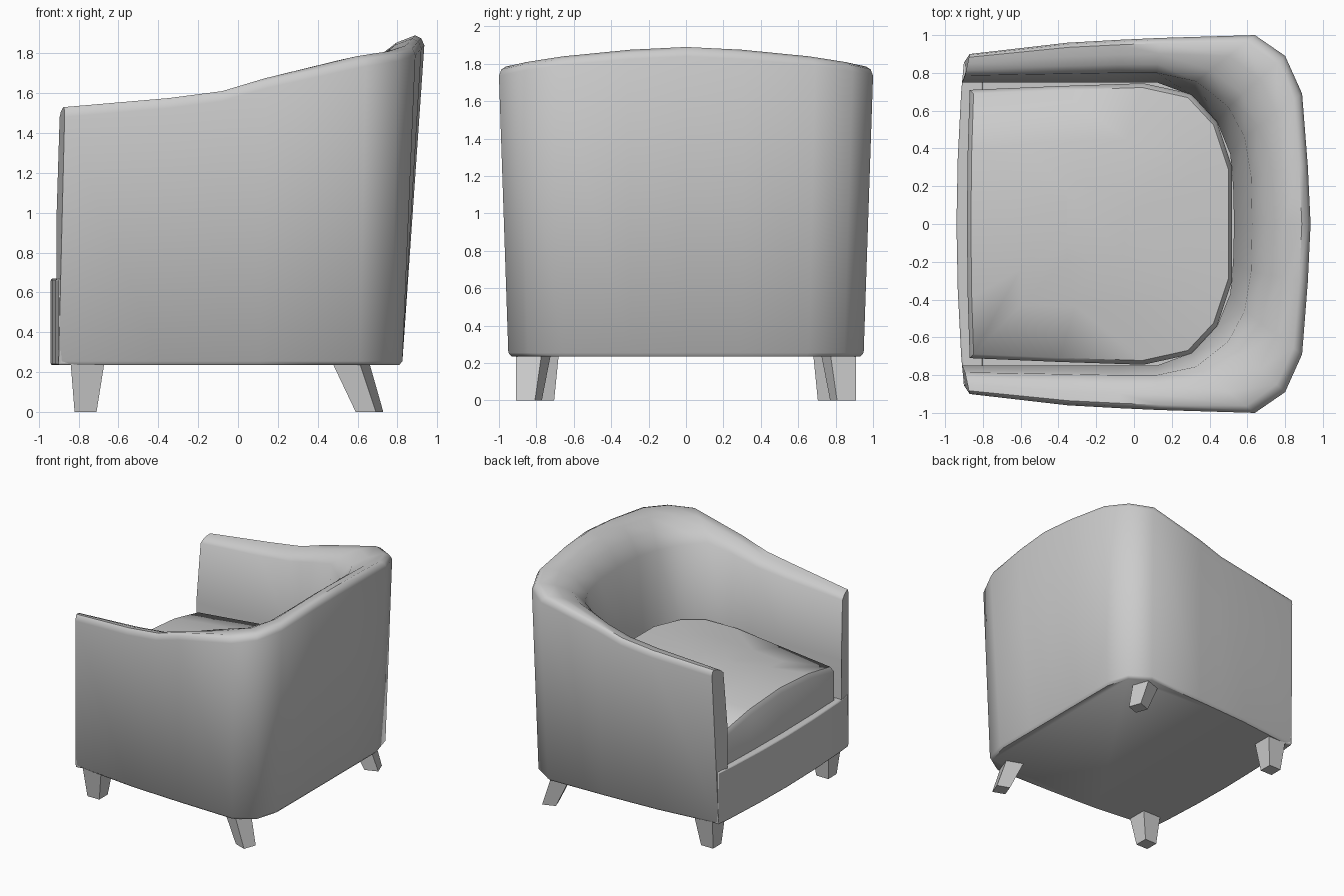
import bpy, bmesh, math

if "Cube" in bpy.data.objects:
    bpy.data.objects.remove(bpy.data.objects["Cube"], do_unlink=True)

fabric = bpy.data.materials.new("grey fabric")
fabric.use_nodes = True
GREY = (0.6, 0.6, 0.6, 1)
fabric.diffuse_color = GREY
fabric.node_tree.nodes["Principled BSDF"].inputs["Base Color"].default_value = GREY


def finish(bm, name, angle=40, bevel=0):
    bmesh.ops.recalc_face_normals(bm, faces=bm.faces)
    mesh = bpy.data.meshes.new(name)
    bm.to_mesh(mesh)
    bm.free()
    mesh.materials.append(fabric)
    ob = bpy.data.objects.new(name, mesh)
    bpy.context.collection.objects.link(ob)
    bpy.ops.object.select_all(action='DESELECT')
    ob.select_set(True)
    bpy.context.view_layer.objects.active = ob
    if bevel:
        mod = ob.modifiers.new("soft edges", 'BEVEL')
        mod.width, mod.segments = bevel, 2
    if angle:
        bpy.ops.object.shade_smooth_by_angle(angle=math.radians(angle))


def loft(bm, rings, closed):
    """Bridge equal-length rings of points; returns the vertices ring by ring."""
    rows = [[bm.verts.new(p) for p in ring] for ring in rings]
    n = len(rows[0])
    for a, b in zip(rows, rows[1:]):
        for i in range(n if closed else n - 1):
            j = (i + 1) % n
            bm.faces.new((a[i], a[j], b[j], b[i]))
    return rows


# Wrap-around shell: rim outer xy, inner crease xy, inner wall foot xy,
# rim height, drop from rim to crease
stations = [
    (-.87, .90, -.895, .785, -.91, .75, 1.53, .05),
    (-.35, .96, -.35, .795, -.35, .75, 1.575, .06),
    (-.08, .975, -.08, .80, -.08, .75, 1.61, .07),
    (.14, .985, .12, .80, .12, .75, 1.675, .09),
    (.64, 1.0, .33, .755, .31, .68, 1.785, .14),
    (.80, .89, .50, .62, .44, .54, 1.81, .18),
    (.89, .69, .585, .46, .51, .37, 1.84, .21),
    (.92, .31, .62, .25, .525, .20, 1.875, .23),
    (.935, 0, .625, 0, .53, 0, 1.89, .24),
]
stations += [s[:1] + (-s[1], s[2], -s[3], s[4], -s[5]) + s[6:] for s in stations[-2::-1]]
BASE, FLOOR = .235, .6


def section(s):
    ox, oy, ix, iy, fx, fy, z, drop = s

    def across(t, height):
        return (ox + (ix - ox) * t, oy + (iy - oy) * t, height)

    bx, by = min(.825, ox - .03), oy * .95
    return [
        (bx * .98, by * .98, BASE),
        (bx, by, BASE + .02),
        across(0, z - .05),
        across(.05, z - .015),
        across(.15, z),
        across(.45, z - drop * .15),
        across(.75, z - drop * .45),
        across(1, z - drop),
        (fx, fy, 1.0),
        (fx, fy, FLOOR),
    ]


bm = bmesh.new()
rows = loft(bm, [section(s) for s in stations], closed=False)
bm.faces.new([r[0] for r in rows])        # underside
bm.faces.new([r[-1] for r in rows])       # seat deck
for end in (rows[0], rows[-1]):           # arm fronts
    foot = bm.verts.new((-.905, end[-1].co.y, BASE))
    bm.faces.new(end + [foot])
finish(bm, "shell", 45)

# Bowed front panel under the cushion
bm = bmesh.new()
bow = [(-.9, .86), (-.915, .7), (-.933, .35), (-.94, 0)]
bow += [(x, -y) for x, y in bow[-2::-1]] + [(-.8, -.84), (-.8, .84)]
rows = loft(bm, [[(x, y, z) for x, y in bow] for z in (BASE, .67)], closed=True)
for r in rows:
    bm.faces.new(r)
finish(bm, "front_panel", 40, .01)

# Crowned seat cushion with a rounded back, higher to the rear and along the middle
half = [(-.885, 0), (-.88, .4), (-.87, .71), (-.4, .73), (.05, .745), (.3, .69), (.44, .54), (.52, .3)]
outline = half + [(x, -y) for x, y in half[:0:-1]]


def crown(x, y):
    return 1.04 + .03 * (x + .88) - .1 * (y / .72) ** 2 * (1 - .6 * (x + .88))


bm = bmesh.new()
rings = [[(x, y, FLOOR) for x, y in outline]]
for scale, lift in ((1, -.035), (.97, 0), (.6, .01), (.25, .015)):
    ring = [(-.18 + (x + .18) * scale, y * scale) for x, y in outline]
    rings.append([(x, y, crown(x, y) + lift) for x, y in ring])
rows = loft(bm, rings, closed=True)
bm.faces.new(rows[0])
bm.faces.new(rows[-1])
finish(bm, "seat_cushion", 50)


# Tapered legs: centre and side length at the top and at the foot, with a twist
def leg(name, side, top, foot, twist):
    bm = bmesh.new()
    rings = []
    for (cx, cy, size), z in ((foot, 0), (top, .25)):
        angles = [math.radians(twist + 45 + 90 * k) for k in range(4)]
        r = size / math.sqrt(2)
        rings.append([(cx + r * math.cos(a), side * (cy + r * math.sin(a)), z) for a in angles])
    for ring in loft(bm, rings, closed=True):
        bm.faces.new(ring)
    finish(bm, name, 0)


for side, word in ((1, "left"), (-1, "right")):
    leg("front_leg_" + word, side, (-.755, .765, .17), (-.765, .76, .11), 0)
    leg("back_leg_" + word, side, (.565, .815, .145), (.66, .84, .108), 20)
